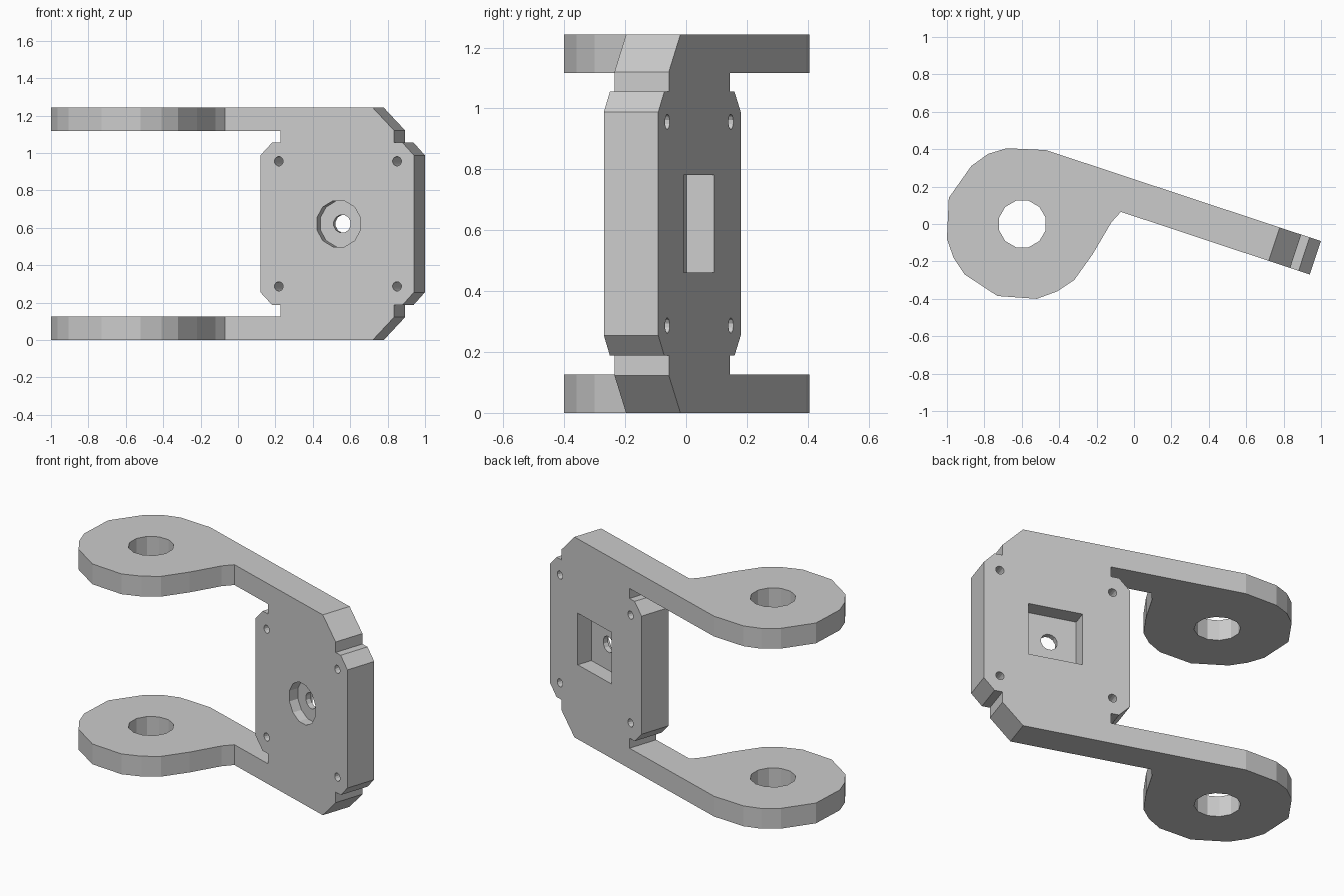
import bpy, bmesh, math
from mathutils import Matrix

if "Cube" in bpy.data.objects:
    bpy.data.objects.remove(bpy.data.objects["Cube"])

H = 1.243                                   # total height
ANG = math.atan(0.331)                      # arm slant seen from above
T = 0.188                                   # plate thickness
# plate frame: local x along plate, local y up, local z out of the front face
PLATE = (Matrix.Translation((0.94, -0.27, 0)) @ Matrix.Rotation(-ANG, 4, 'Z')
         @ Matrix.Rotation(math.pi / 2, 4, 'X'))


def prism(name, pts, lo, hi, mat=Matrix()):
    bm = bmesh.new()
    face = bm.faces.new([bm.verts.new((x, y, lo)) for x, y in pts])
    ext = bmesh.ops.extrude_face_region(bm, geom=[face])
    for v in ext['geom']:
        if isinstance(v, bmesh.types.BMVert):
            v.co.z = hi
    bm.transform(mat)
    bmesh.ops.recalc_face_normals(bm, faces=bm.faces)
    me = bpy.data.meshes.new(name)
    bm.to_mesh(me)
    bm.free()
    ob = bpy.data.objects.new(name, me)
    bpy.context.collection.objects.link(ob)
    return ob


def circle(cx, cy, r, n):
    return [(cx + r * math.cos(2 * math.pi * (i + .5) / n),
             cy + r * math.sin(2 * math.pi * (i + .5) / n)) for i in range(n)]


def boolean(ob, tool, op='DIFFERENCE'):
    m = ob.modifiers.new(tool.name, 'BOOLEAN')
    m.operation, m.solver, m.object = op, 'EXACT', tool
    bpy.context.view_layer.objects.active = ob
    bpy.ops.object.modifier_apply(modifier=m.name)
    bpy.data.objects.remove(tool)


def u(x):                                   # front-view x to distance along plate
    return (x - 0.94) / math.cos(ANG)


# paddle and arm silhouette from above, full height
top = [(-1, -.08), (-.99, .14), (-.87, .31), (-.78, .375), (-.68, .405), (-.47, .395),
       (1.095, -.123), (1.035, -.3015), (-.07, .065), (-.12, .01), (-.22, -.16),
       (-.32, -.30), (-.41, -.36), (-.52, -.40), (-.73, -.385), (-.905, -.27),
       (-.965, -.18)]
bracket = prism("fork_bracket", top, -0.1, H + 0.1)

# plate and arm silhouette seen square to the plate, mirrored top to bottom
outer = [(-2.5, H), (.72, H), (.835, 1.12), (.835, 1.055), (.88, 1.055), (.94, .988)]
inner = [(.12, .988), (.182, 1.055), (.228, 1.055), (.228, 1.117), (-2.5, 1.117)]
flip = lambda pts: [(x, H - z) for x, z in reversed(pts)]
side = [(u(x), z) for x, z in outer + flip(outer) + flip(inner) + inner]
boolean(bracket, prism("side_profile", side, -1.5, 1.5, PLATE), 'INTERSECT')

# pivot holes through both paddles
boolean(bracket, prism("pivot_hole", circle(-.597, 0, .129, 12), -.5, 2))

# front counterbore, through hole and square back pocket
cx, cz = u(.538), H / 2
boolean(bracket, prism("counterbore", circle(cx, cz, .127, 12), -.06, .2, PLATE))
boolean(bracket, prism("centre_hole", circle(cx, cz, .049, 12), -.5, .2, PLATE))
s = .16
pocket = [(cx - s, cz - s), (cx + s, cz - s), (cx + s, cz + s), (cx - s, cz + s)]
boolean(bracket, prism("back_pocket", pocket, -.5, -T + .095, PLATE))

# corner screw holes
for x in (.218, .85):
    for z in (.287, H - .287):
        boolean(bracket, prism("screw_hole", circle(u(x), z, .025, 12), -.5, .2, PLATE))
